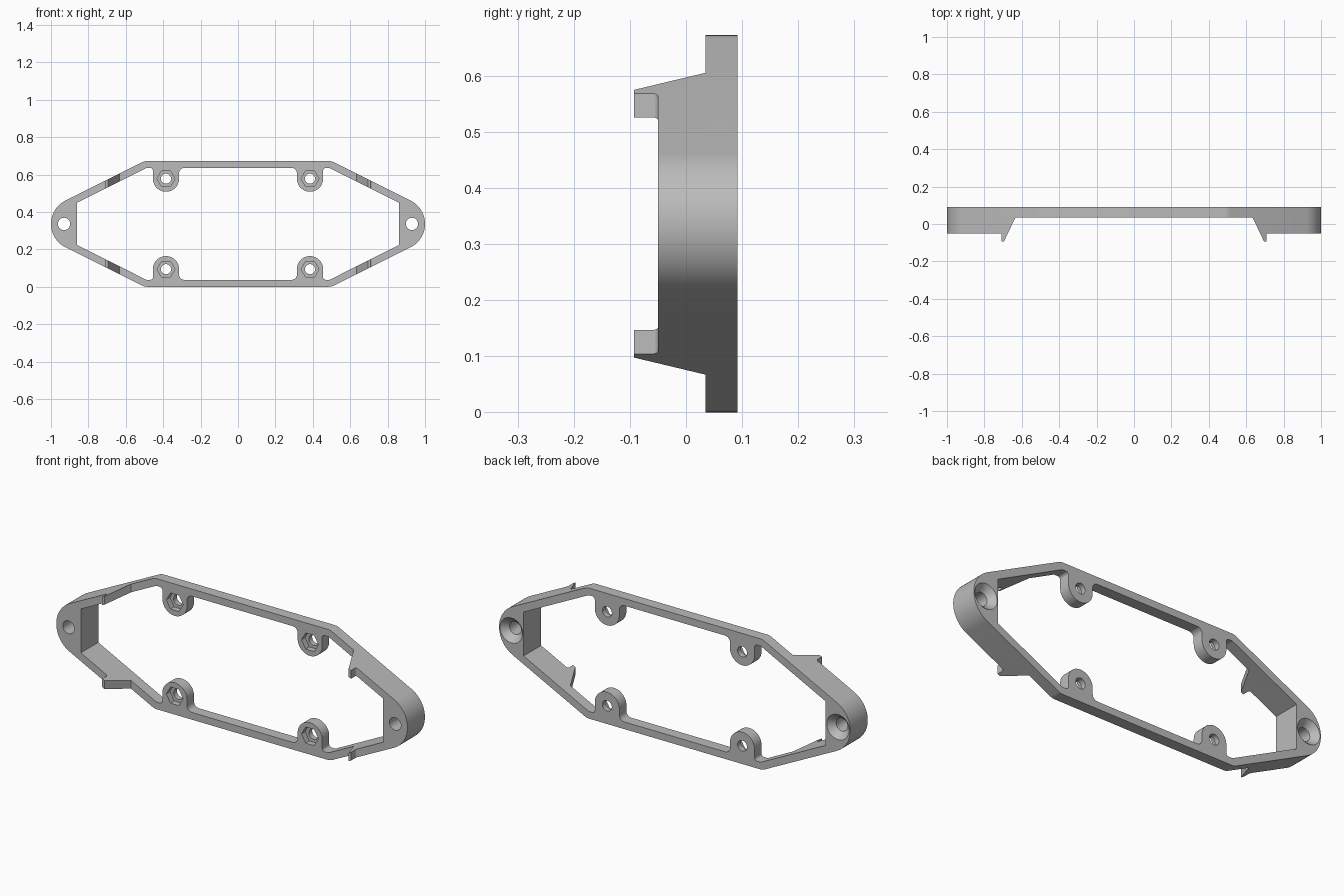
import bpy, bmesh, math
from mathutils import Vector

MID_Z = 0.336            # height of the long axis
FRONT, BACK = -0.093, 0.092
PLATE = 0.035            # front face of the thin plate

cube = bpy.data.objects.get("Cube")
if cube:
    bpy.data.objects.remove(cube, do_unlink=True)

grey = bpy.data.materials.new("plain grey")
grey.use_nodes = True
grey.diffuse_color = (0.5, 0.5, 0.5, 1)
grey.node_tree.nodes["Principled BSDF"].inputs["Base Color"].default_value = (0.5, 0.5, 0.5, 1)


def dedupe(pts):
    return [p for i, p in enumerate(pts)
            if (Vector(p[:2]) - Vector(pts[i - 1][:2])).length > 1e-5]


def mirror_quarter(q):
    """Complete a loop of (x, z, radius) corners from its upper right quarter."""
    left = [(-x, z, r) for x, z, r in reversed(q)]
    top = q + left
    return dedupe(top + [(x, -z, r) for x, z, r in reversed(top)])


def rounded(corners):
    """Replace each corner by an arc of its own radius."""
    out = []
    for i, (x, y, r) in enumerate(corners):
        p = Vector((x, y))
        if r == 0:
            out.append(p)
            continue
        a = (Vector(corners[i - 1][:2]) - p).normalized()
        b = (Vector(corners[(i + 1) % len(corners)][:2]) - p).normalized()
        half = a.angle(b) / 2
        centre = p + (a + b).normalized() * (r / math.sin(half))
        start = p + a * (r / math.tan(half)) - centre
        end = p + b * (r / math.tan(half)) - centre
        sweep = start.angle_signed(end)
        steps = max(3, round(abs(sweep) / math.radians(6)))
        for k in range(steps + 1):
            t = -sweep * k / steps
            c, s = math.cos(t), math.sin(t)
            out.append(centre + Vector((c * start.x - s * start.y, s * start.x + c * start.y)))
    return dedupe(out)


def prism(name, pts, lo, hi, axis):
    """Extrude a flat loop along y (loop in x, z) or along z (loop in x, y)."""
    bm = bmesh.new()
    if axis == "y":
        verts = [bm.verts.new((p[0], lo, MID_Z + p[1])) for p in pts]
        move = Vector((0, hi - lo, 0))
    else:
        verts = [bm.verts.new((p[0], p[1], lo)) for p in pts]
        move = Vector((0, 0, hi - lo))
    face = bm.faces.new(verts)
    new = bmesh.ops.extrude_face_region(bm, geom=[face], use_keep_orig=True)["geom"]
    bmesh.ops.translate(bm, vec=move, verts=[v for v in new if isinstance(v, bmesh.types.BMVert)])
    return finish(name, bm)


def finish(name, bm):
    bmesh.ops.recalc_face_normals(bm, faces=bm.faces)
    mesh = bpy.data.meshes.new(name)
    bm.to_mesh(mesh)
    bm.free()
    mesh.materials.append(grey)
    obj = bpy.data.objects.new(name, mesh)
    bpy.context.collection.objects.link(obj)
    return obj


def cone_cutter(name, x, z, y0, y1, r0, r1, sides):
    """Round or hexagonal cutter running from y0 (radius r0) to y1 (radius r1)."""
    bm = bmesh.new()
    rings = []
    for y, r in ((y0, r0), (y1, r1)):
        angles = [math.tau * k / sides for k in range(sides)]
        rings.append([bm.verts.new((x + r * math.cos(a), y, MID_Z + z + r * math.sin(a)))
                      for a in angles])
    for k in range(sides):
        n = (k + 1) % sides
        bm.faces.new((rings[0][k], rings[0][n], rings[1][n], rings[1][k]))
    for ring in rings:
        bm.faces.new(ring)
    return finish(name, bm)


def cut(obj, cutter):
    cutter.hide_render = True
    mod = obj.modifiers.new("cut", "BOOLEAN")
    mod.operation = "DIFFERENCE"
    mod.solver = "EXACT"
    mod.object = cutter
    bpy.context.view_layer.objects.active = obj
    bpy.ops.object.modifier_apply(modifier=mod.name)
    bpy.data.objects.remove(cutter, do_unlink=True)


# Outer outline: a long hexagon with round tips
outer = mirror_quarter([(1.172, 0, 0.139), (0.5, 0.336, 0.06)])
frame = prism("mounting_frame", rounded(outer), FRONT, BACK, "y")

# Opening, leaving four screw bosses on the long bars
inner = mirror_quarter([(0.86, 0.113, 0), (0.49, 0.299, 0.02), (0.455, 0.299, 0.015),
                        (0.455, 0.172, 0.07), (0.315, 0.172, 0.07), (0.315, 0.299, 0.028)])
cut(frame, prism("opening_cutter", rounded(inner), -0.5, 0.5, "y"))

# Front depth: thin plate, sloping hooks, thick ends
right = [(0.634, PLATE, 0), (0.696, -0.095, 0), (0.708, -0.095, 0),
         (0.708, -0.05, 0.01), (1.2, -0.05, 0), (1.2, -0.3, 0)]
depth = right + [(-x, y, r) for x, y, r in reversed(right)]
cut(frame, prism("depth_cutter", rounded(depth), -0.5, 1.5, "z"))

# Screw holes with hexagonal nut pockets in the bosses
for x in (-0.385, 0.385):
    for z in (-0.242, 0.242):
        cut(frame, cone_cutter("screw_hole", x, z, -0.3, 0.3, 0.027, 0.027, 32))
        cut(frame, cone_cutter("nut_pocket", x, z, -0.3, PLATE + 0.03, 0.048, 0.048, 6))

# Countersunk holes through the ends
for x in (-0.93, 0.93):
    cut(frame, cone_cutter("end_hole", x, 0, -0.3, 0.3, 0.033, 0.033, 40))
    cut(frame, cone_cutter("countersink", x, 0, BACK - 0.032, BACK + 0.01, 0.033, 0.074, 40))

# Smooth arcs, sharp edges
for o in bpy.context.selected_objects:
    o.select_set(False)
frame.select_set(True)
bpy.context.view_layer.objects.active = frame
bpy.ops.object.shade_smooth_by_angle(angle=math.radians(25))
